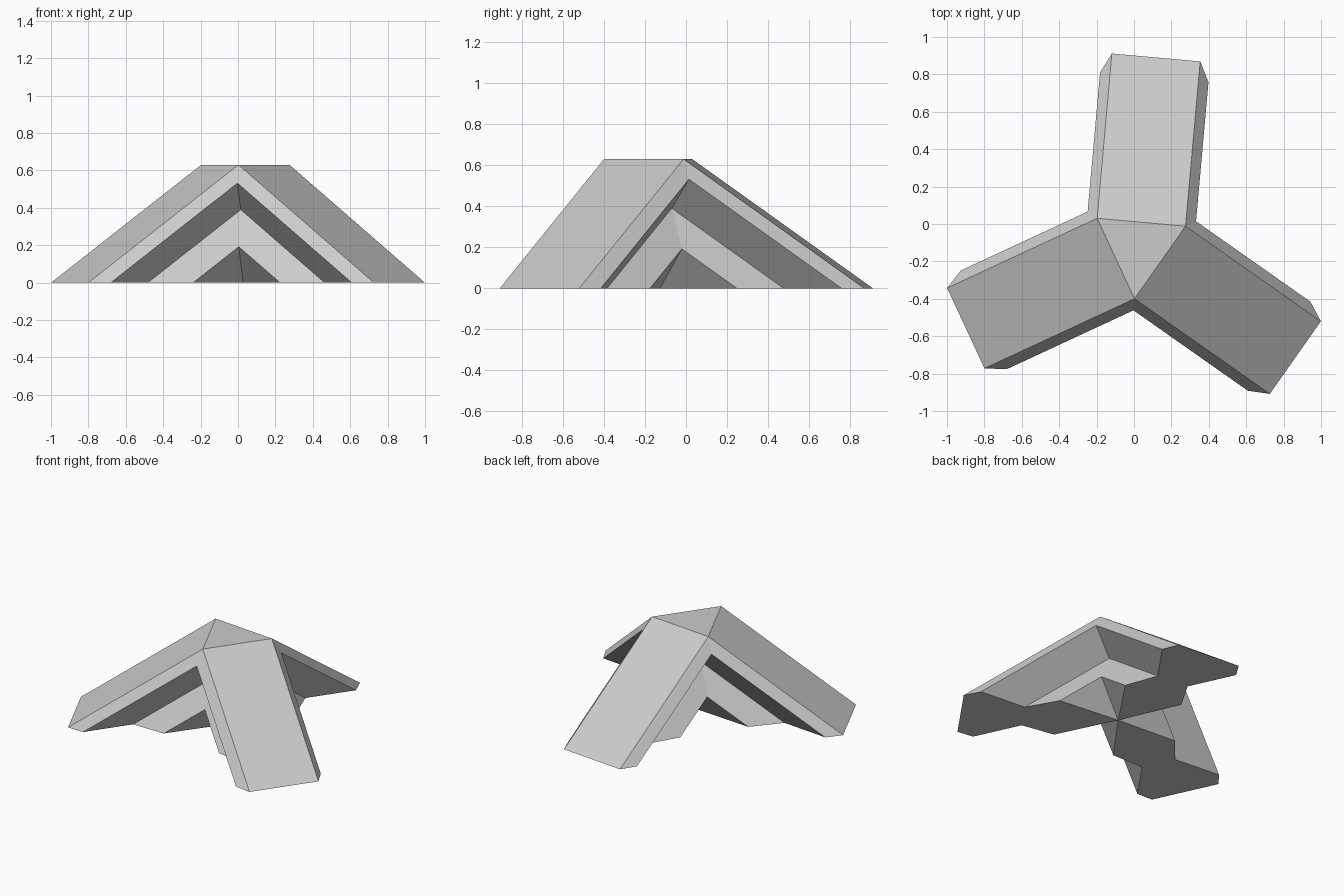
import bpy
import bmesh
from math import radians, sqrt
from mathutils import Matrix, Vector

cube = bpy.data.objects.get("Cube")
if cube:
    bpy.data.objects.remove(cube)

# One plain grey for the whole body
grey = bpy.data.materials.new("plain grey")
grey.use_nodes = True
colour = (0.6, 0.6, 0.6, 1)
grey.diffuse_color = colour
grey.node_tree.nodes["Principled BSDF"].inputs["Base Color"].default_value = colour

# Half profile of a leg: sideways distance and height where it meets its neighbour
PROFILE = [(0.237, 0.63), (0.291, 0.532), (0.118, 0.39), (0.22, 0.192), (0, 0)]
RUN = 1.404  # horizontal run of the leg for each unit of drop
CENTRE = Vector((0.027, -0.127, 0))


def add_leg(bm, angle):
    """Sloping stepped leg, mitred at the middle and cut flat at the ground."""
    turn = Matrix.Translation(CENTRE) @ Matrix.Rotation(radians(angle), 4, "Z")

    def vert(x, y, z):
        return bm.verts.new(turn @ Vector((x, y, z)))

    hub = vert(0, 0, 0)
    sides = []
    for s in (1, -1):
        tops = [vert(w / sqrt(3), s * w, z) for w, z in PROFILE[:-1]]
        feet = [vert(w / sqrt(3) + z * RUN, s * w, 0) for w, z in PROFILE[:-1]]
        # Stepped flank
        for i in range(len(tops) - 1):
            bm.faces.new((tops[i], feet[i], feet[i + 1], tops[i + 1]))
        bm.faces.new((tops[-1], feet[-1], hub))
        sides.append((tops, feet))
    (tops_a, feet_a), (tops_b, feet_b) = sides
    # Broad upper face and flat foot
    bm.faces.new((tops_a[0], feet_a[0], feet_b[0], tops_b[0]))
    bm.faces.new(feet_a + [hub] + feet_b[::-1])
    return tops_a[0]


bm = bmesh.new()
peak = [add_leg(bm, angle).co.copy() for angle in (84.9, 204.9, 324.9)]

# Flat triangular cap joining the legs
bm.faces.new([bm.verts.new(co) for co in peak])
bmesh.ops.remove_doubles(bm, verts=bm.verts, dist=0.001)
bmesh.ops.recalc_face_normals(bm, faces=bm.faces)

mesh = bpy.data.meshes.new("three_legged_body")
bm.to_mesh(mesh)
bm.free()
mesh.materials.append(grey)
body = bpy.data.objects.new("three_legged_body", mesh)
bpy.context.scene.collection.objects.link(body)
